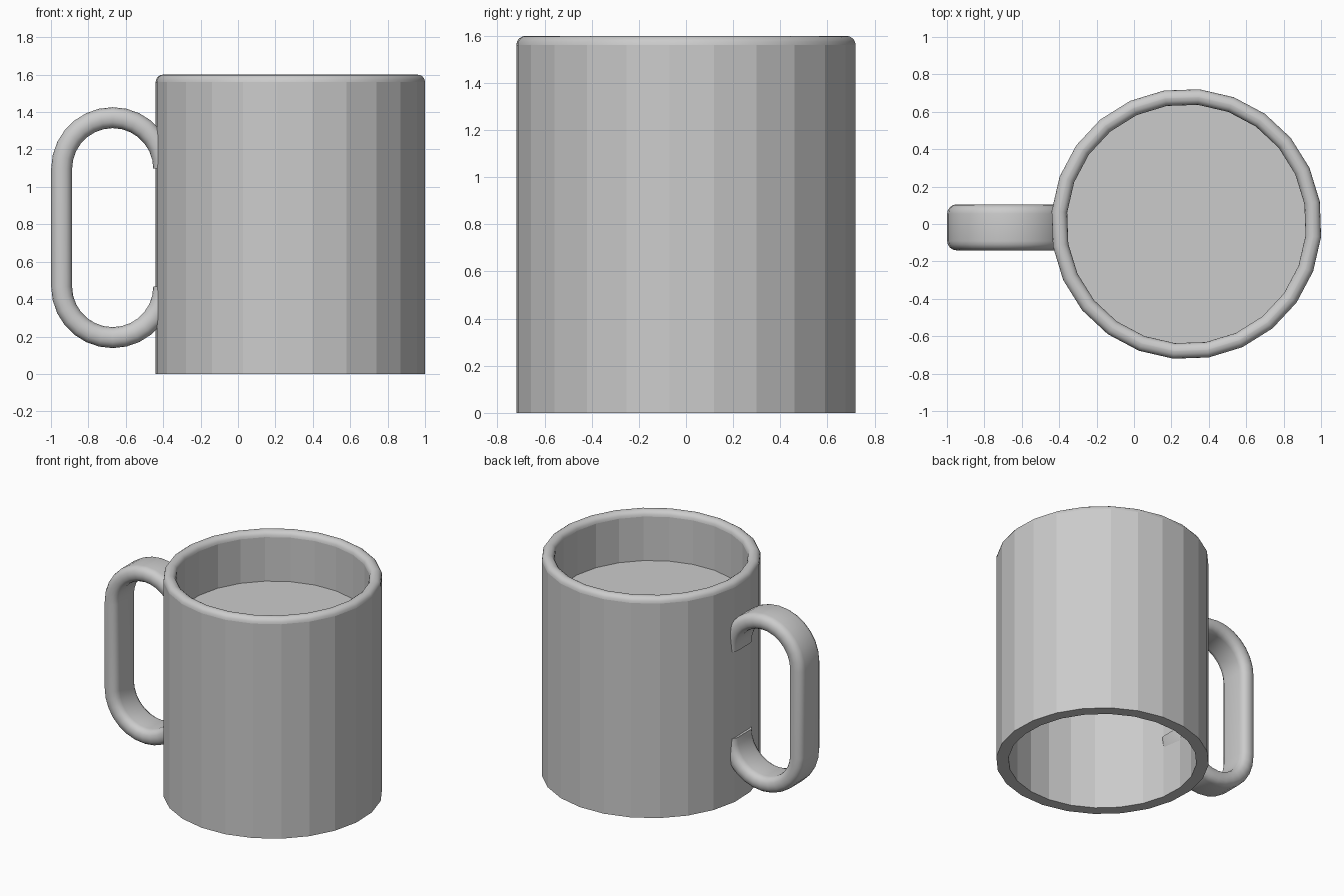
import bpy, bmesh, math

if "Cube" in bpy.data.objects:
    bpy.data.objects.remove(bpy.data.objects["Cube"])

grey = bpy.data.materials.new("light grey ceramic")
grey.use_nodes = True
COLOUR = (0.6, 0.6, 0.6, 1)
grey.diffuse_color = COLOUR
grey.node_tree.nodes["Principled BSDF"].inputs["Base Color"].default_value = COLOUR

CX, SIDES, PHASE = 0.28, 24, math.radians(-5.5)
OUTER, INNER, TOP, ROUND = 0.7235, 0.64, 1.6, 0.04


def make_object(name, bm):
    bmesh.ops.recalc_face_normals(bm, faces=bm.faces)
    mesh = bpy.data.meshes.new(name)
    bm.to_mesh(mesh)
    bm.free()
    mesh.materials.append(grey)
    obj = bpy.data.objects.new(name, mesh)
    bpy.context.collection.objects.link(obj)
    return obj


def ring(bm, radius, z):
    angles = [PHASE + math.tau * i / SIDES for i in range(SIDES)]
    return [bm.verts.new((CX + radius * math.cos(a), radius * math.sin(a), z)) for a in angles]


def bridge(bm, a, b, smooth):
    n = len(a)
    for i in range(n):
        j = (i + 1) % n
        bm.faces.new((a[i], a[j], b[j], b[i])).smooth = smooth


# Mug wall: open tube with a rounded rim
bm = bmesh.new()
quarter = [math.radians(d) for d in (0, 22.5, 45, 67.5, 90)]
rim_out = [(OUTER - ROUND + ROUND * math.cos(a), TOP - ROUND + ROUND * math.sin(a)) for a in quarter]
rim_in = [(INNER + ROUND - ROUND * math.cos(a), TOP - ROUND + ROUND * math.sin(a)) for a in reversed(quarter)]
profile = [(OUTER, 0)] + rim_out + rim_in + [(INNER, 0)]
rings = [ring(bm, r, z) for r, z in profile]
for k in range(len(rings)):
    smooth = 0 < k < len(rings) - 2
    bridge(bm, rings[k], rings[(k + 1) % len(rings)], smooth)
make_object("mug_wall", bm)

# Drink surface: flat disc inside the wall
bm = bmesh.new()
bm.faces.new(ring(bm, INNER, 1.24))
make_object("drink_surface", bm)

# Handle: rounded strap swept along an open loop
HX, HY, HZ, ARC, STRAIGHT = -0.67, -0.018, 0.782, 0.273, 0.315
HALF_T, HALF_W, CORNER = 0.056, 0.123, 0.05
section = []
for q, (sx, sy) in enumerate(((1, 1), (-1, 1), (-1, -1), (1, -1))):
    for s in range(5):
        a = math.radians(90 * q + 22.5 * s)
        section.append((sx * (HALF_T - CORNER) + CORNER * math.cos(a),
                        sy * (HALF_W - CORNER) + CORNER * math.sin(a)))

STEPS = 14
path = [(math.pi * i / STEPS, STRAIGHT) for i in range(STEPS + 1)]
path += [(math.pi + math.pi * i / STEPS, -STRAIGHT) for i in range(STEPS + 1)]
bm = bmesh.new()
loops = []
for a, shift in path:
    loops.append([bm.verts.new((HX + (ARC + t) * math.cos(a), HY + w,
                                HZ + shift + (ARC + t) * math.sin(a))) for t, w in section])
for a, b in zip(loops, loops[1:]):
    bridge(bm, a, b, True)
for end in (loops[0], loops[-1]):
    bm.faces.new(end)
make_object("handle", bm)
